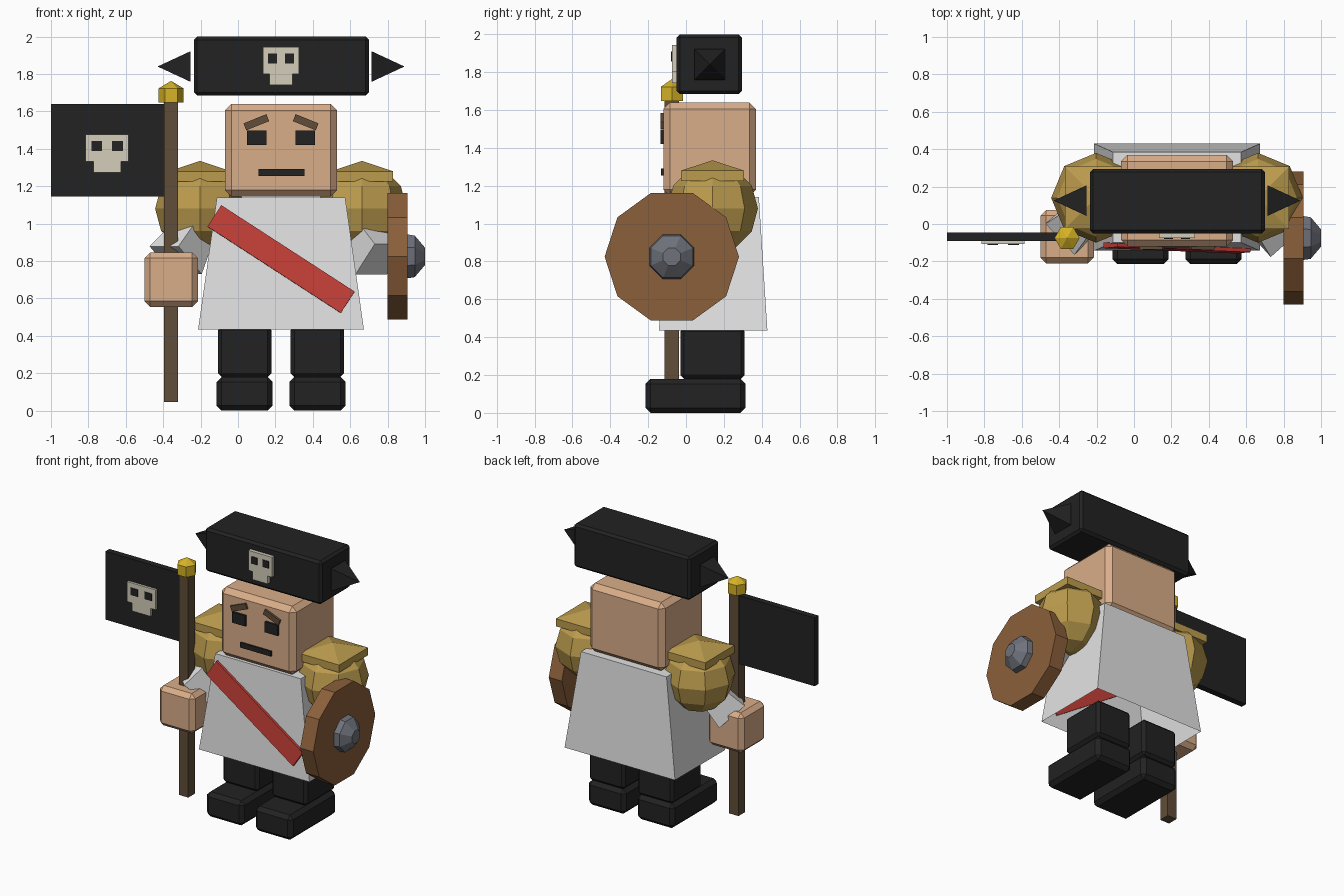
import bpy, bmesh, math
from mathutils import Matrix, Vector

if "Cube" in bpy.data.objects:
    bpy.data.objects.remove(bpy.data.objects["Cube"])


def material(name, r, g, b):
    m = bpy.data.materials.new(name)
    m.use_nodes = True
    m.diffuse_color = (r, g, b, 1)
    bsdf = m.node_tree.nodes["Principled BSDF"]
    bsdf.inputs["Base Color"].default_value = (r, g, b, 1)
    bsdf.inputs["Roughness"].default_value = 0.9
    return m


BLACK = material("black", 0.016, 0.016, 0.016)
SKIN = material("skin", 0.70, 0.42, 0.25)
WHITE = material("white cloth", 0.76, 0.76, 0.76)
GOLD = material("dull gold", 0.50, 0.33, 0.075)
BRIGHT = material("bright gold", 0.68, 0.45, 0.02)
RED = material("red", 0.57, 0.05, 0.04)
WOOD = material("shield wood", 0.26, 0.115, 0.042)
POLE = material("dark wood", 0.117, 0.074, 0.041)
BONE = material("bone", 0.66, 0.61, 0.49)
STEEL = material("steel", 0.16, 0.17, 0.20)

MID = 0.23  # symmetry plane of the figure


def finish(name, bm, mat):
    bmesh.ops.recalc_face_normals(bm, faces=bm.faces)
    me = bpy.data.meshes.new(name)
    bm.to_mesh(me)
    bm.free()
    me.materials.append(mat)
    ob = bpy.data.objects.new(name, me)
    bpy.context.collection.objects.link(ob)
    return ob


def box(name, mat, x, y, z, bevel=0, turn=None):
    """Box between (min, max) pairs, optionally bevelled and turned in place."""
    bm = bmesh.new()
    bmesh.ops.create_cube(bm, size=1)
    size = [b - a for a, b in (x, y, z)]
    bmesh.ops.scale(bm, vec=size, verts=bm.verts)
    ob = finish(name, bm, mat)
    ob.location = [(a + b) / 2 for a, b in (x, y, z)]
    if turn:
        ob.rotation_euler = turn
    if bevel:
        mod = ob.modifiers.new("bevel", "BEVEL")
        mod.width = bevel
        mod.segments = 1
    return ob


def loft(name, mat, rings, sides, phase=0, place=Matrix(), caps=(True, True)):
    """Stack of regular polygons given as (height, radius)."""
    bm = bmesh.new()
    loops = []
    for h, r in rings:
        if r == 0:
            loops.append([bm.verts.new((0, 0, h))] * sides)
            continue
        angles = [phase + math.tau * i / sides for i in range(sides)]
        loops.append([bm.verts.new((r * math.cos(a), r * math.sin(a), h)) for a in angles])
    for low, high in zip(loops, loops[1:]):
        for i in range(sides):
            j = (i + 1) % sides
            corners = dict.fromkeys((low[i], low[j], high[j], high[i]))
            bm.faces.new(list(corners))
    for loop, r, wanted in ((loops[0], rings[0][1], caps[0]), (loops[-1], rings[-1][1], caps[1])):
        if wanted and r:
            bm.faces.new(loop)
    bm.transform(place)
    return finish(name, bm, mat)


def at(x, y, z):
    return Matrix.Translation((x, y, z))


def along(start, end):
    """Placement whose local z runs from start towards end."""
    d = Vector(end) - Vector(start)
    return at(*start) @ d.to_track_quat("Z", "Y").to_matrix().to_4x4()


def skull(name, x, y, z, w):
    """Flat skull emblem of width w, centred at x with its crown at z."""
    h = w / 2
    box(name + "_crown", BONE, (x - h, x + h), (y - 0.025, y), (z - 0.145, z))
    box(name + "_jaw", BONE, (x - h * 0.64, x + h * 0.64), (y - 0.025, y), (z - 0.203, z - 0.145))
    for side, s in (("right", -1), ("left", 1)):
        c = x + s * h * 0.48
        box(f"{name}_{side}_eye", BLACK, (c - h * 0.25, c + h * 0.25),
            (y - 0.029, y - 0.02), (z - 0.088, z - 0.036))


# Open-bottomed tunic: square loft stretched to a tapering rectangle
tunic = loft("tunic", WHITE, [(0, 1), (1, 1)], 4, math.pi / 4, caps=(False, True))
for v in tunic.data.vertices:
    top = v.co.z > 0.5
    half = 0.343 if top else 0.443
    front, back = (-0.10, 0.385) if top else (-0.143, 0.43)
    v.co = (MID + math.copysign(half, v.co.x), front if v.co.y < 0 else back,
            1.14 if top else 0.435)

# Diagonal sash lying on the front of the tunic
sash = box("sash", RED, (-0.195, 0.655), (-0.14, -0.11), (0.742, 0.878))
sash.rotation_euler = (math.radians(-3.5), math.radians(33), 0)
sash.rotation_mode = "YXZ"

# Head and face
box("head", SKIN, (-0.07, 0.53), (-0.12, 0.37), (1.145, 1.64), 0.035)
box("mouth", BLACK, (0.11, 0.355), (-0.132, -0.115), (1.255, 1.292))
for side, s in (("right", -1), ("left", 1)):
    ex, bx = MID + s * 0.13, MID + s * 0.132
    box(side + "_eye", BLACK, (ex - 0.052, ex + 0.052), (-0.135, -0.115), (1.42, 1.497))
    box(side + "_brow", POLE, (bx - 0.066, bx + 0.066), (-0.135, -0.115),
        (1.522, 1.562), turn=(0, s * math.radians(22), 0))

# Hat with pointed ends and emblem
box("hat", BLACK, (-0.235, 0.70), (-0.05, 0.295), (1.685, 2.0), 0.017)
skull("hat_skull", MID, -0.05, 1.945, 0.19)
for side, s in (("right", -1), ("left", 1)):
    base = (MID + s * 0.485, 0.125, 1.84)
    tip = (MID + s * 0.66, 0.125, 1.84)
    loft(f"hat_{side}_point", BLACK, [(0, 0.115), (0.175, 0)], 4, math.pi / 4, along(base, tip))

# Legs, boots and shoulder armour
for side, s in (("right", -1), ("left", 1)):
    c = MID + s * 0.195
    box(side + "_leg", BLACK, (c - 0.143, c + 0.143), (-0.03, 0.31), (0.18, 0.45), 0.02)
    box(side + "_boot", BLACK, (c - 0.15, c + 0.15), (-0.215, 0.315), (0, 0.18), 0.027)
    c = MID + s * 0.433
    ball = [(0.24 * math.sin(math.pi * (i / 6 - 0.5)), 0.24 * math.cos(math.pi * (i / 6 - 0.5)))
            for i in range(1, 6)]
    ball = [(-0.24, 0)] + ball + [(0.22, 0)]
    loft(side + "_shoulder_ball", GOLD, ball, 8, 0, at(c, 0.14, 1.08))
    loft(side + "_shoulder_cap", GOLD, [(0, 0.235), (0.055, 0.235), (0.11, 0)], 4,
         math.pi / 4, at(c, 0.14, 1.225))

# Flared sleeves and the gripping hand
loft("right_sleeve", WHITE, [(0, 0.09), (0.34, 0.16)], 4, math.pi / 4,
     along((-0.17, 0.13, 1.06), (-0.33, -0.02, 0.81)))
loft("left_sleeve", WHITE, [(0, 0.09), (0.32, 0.16)], 4, math.pi / 4,
     along((0.61, 0.13, 1.03), (0.77, -0.05, 0.80)))
box("right_hand", SKIN, (-0.50, -0.215), (-0.21, 0.075), (0.555, 0.845), 0.03)

# Flag on its pole
box("flag_pole", POLE, (-0.395, -0.32), (-0.113, -0.037), (0.045, 1.68))
loft("pole_cap", BRIGHT, [(0, 0.067), (0.075, 0.067), (0.115, 0)], 6, 0, at(-0.358, -0.075, 1.648))
box("flag", BLACK, (-1.0, -0.38), (-0.09, -0.045), (1.145, 1.64))
skull("flag_skull", -0.70, -0.082, 1.477, 0.23)

# Ten-sided shield with a faceted boss
facing_left = at(0.80, -0.075, 0.825) @ Matrix.Rotation(math.pi / 2, 4, "Y")
loft("shield", WOOD, [(0, 0.355), (0.105, 0.355)], 10, math.pi / 2, facing_left)
loft("shield_boss", STEEL, [(0.10, 0.128), (0.145, 0.12), (0.20, 0.05)], 8, math.pi / 8, facing_left)
